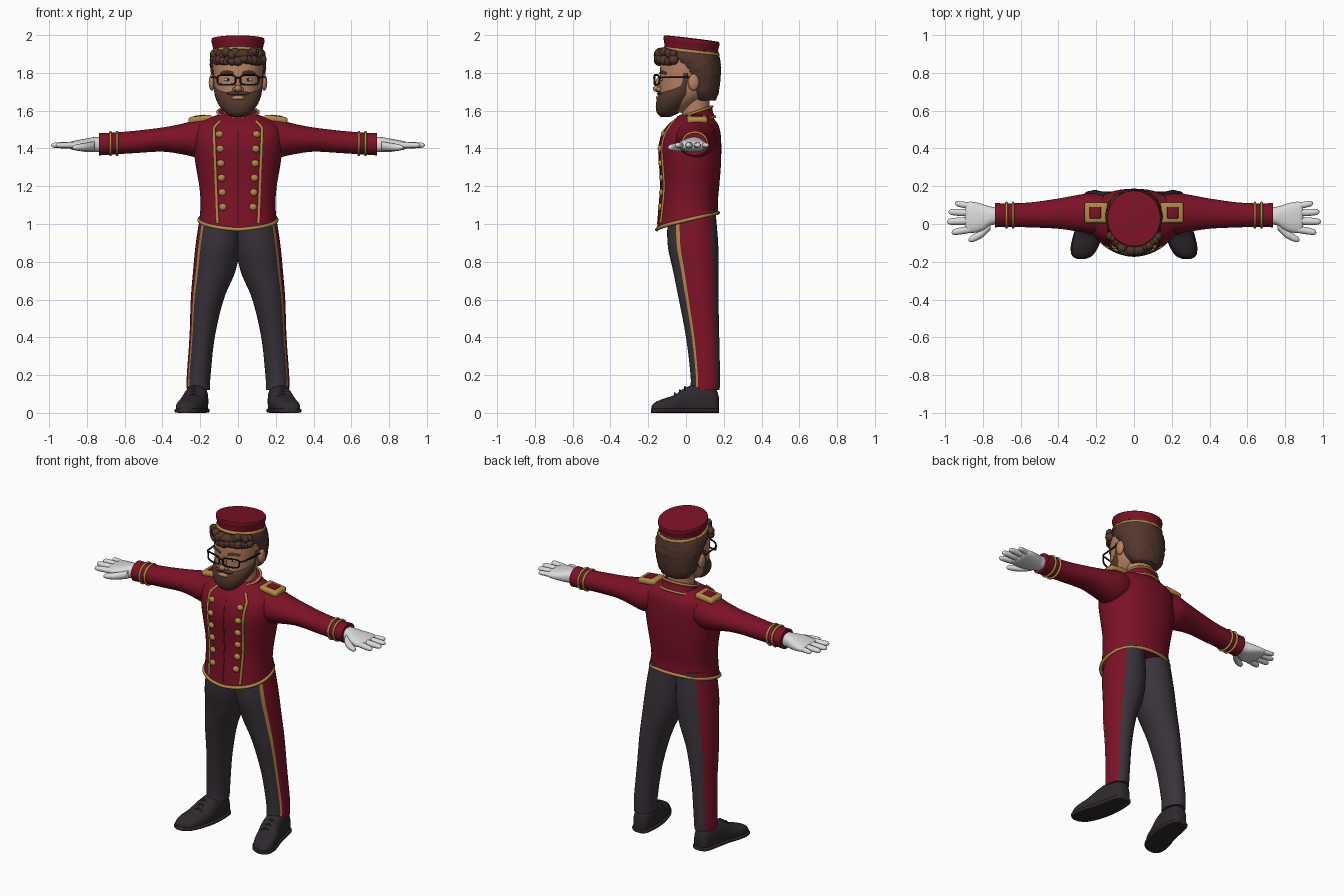
import bpy, bmesh, math, random
from mathutils import Vector, Matrix
from mathutils.bvhtree import BVHTree

if "Cube" in bpy.data.objects:
    bpy.data.objects.remove(bpy.data.objects["Cube"])

random.seed(4)

def mat(name, r, g, b):
    m = bpy.data.materials.new(name)
    m.diffuse_color = (r, g, b, 1)
    m.use_nodes = True
    m.node_tree.nodes["Principled BSDF"].inputs["Base Color"].default_value = m.diffuse_color
    return m

RED = mat("crimson cloth", 0.20, 0.006, 0.019)
GOLD = mat("gold trim", 0.46, 0.25, 0.06)
DARK = mat("charcoal cloth", 0.042, 0.033, 0.042)
SHOE = mat("shoe leather", 0.028, 0.022, 0.027)
WHITE = mat("white glove", 0.72, 0.71, 0.71)
SKIN = mat("skin", 0.47, 0.22, 0.12)
HAIR = mat("brown hair", 0.085, 0.038, 0.026)
BLACK = mat("black frame", 0.012, 0.011, 0.012)

def finish(bm, name, mats, mirror=False):
    bmesh.ops.recalc_face_normals(bm, faces=bm.faces[:])
    me = bpy.data.meshes.new(name)
    bm.to_mesh(me)
    bm.free()
    for m in mats:
        me.materials.append(m)
    for p in me.polygons:
        p.use_smooth = True
    me.set_sharp_from_angle(angle=math.radians(50))
    ob = bpy.data.objects.new(name, me)
    bpy.context.collection.objects.link(ob)
    if mirror:
        add_mirror(ob)
    return ob

def add_mirror(ob):
    ob.modifiers.new("mirror", 'MIRROR').use_mirror_merge = False

def smooth_rows(rows, sub):
    """Catmull-Rom interpolation of section rows."""
    out = []
    for i in range(len(rows) - 1):
        a, b, c, d = (rows[max(i - 1, 0)], rows[i], rows[i + 1], rows[min(i + 2, len(rows) - 1)])
        for s in range(sub):
            t = s / sub
            out.append([0.5 * (2 * q + (r - p) * t + (2 * p - 5 * q + 4 * r - w) * t * t
                        + (3 * q - p - 3 * r + w) * t ** 3) for p, q, r, w in zip(a, b, c, d)])
    return out + [list(rows[-1])]

def loft(name, rows, mats, axis='Z', n=36, sub=4, p=2.0, rule=None, warp=None, mirror=False):
    """Skin of superellipse sections; each row is x, y, z, radius a, radius b."""
    bm = bmesh.new()
    rings = []
    for x, y, z, a, b in smooth_rows(rows, sub):
        ring = []
        for k in range(n):
            c, s = math.cos(2 * math.pi * k / n), math.sin(2 * math.pi * k / n)
            u = math.copysign(abs(c) ** (2 / p), c) * max(a, 0.001)
            v = math.copysign(abs(s) ** (2 / p), s) * max(b, 0.001)
            co = Vector((x, y, z)) + Vector({'X': (0, u, v), 'Y': (u, 0, v), 'Z': (u, v, 0)}[axis])
            ring.append(bm.verts.new(warp(co) if warp else co))
        rings.append(ring)
    for r0, r1 in zip(rings, rings[1:]):
        for k in range(n):
            f = bm.faces.new((r0[k], r0[(k + 1) % n], r1[(k + 1) % n], r1[k]))
            if rule:
                f.material_index = rule((k + 0.5) * 360 / n)
    bm.faces.new(rings[0])
    bm.faces.new(rings[-1])
    return finish(bm, name, mats, mirror)

def balls(name, items, m, mirror=False):
    """Ellipsoids given as (centre, radii), joined in one object."""
    bm = bmesh.new()
    for c, s in items:
        bmesh.ops.create_uvsphere(bm, u_segments=16, v_segments=10, radius=1,
                                  matrix=Matrix.Translation(c) @ Matrix.Diagonal((*s, 1)))
    return finish(bm, name, [m], mirror)

def tube(name, pts, r, m, cyclic=False, mirror=False):
    cu = bpy.data.curves.new(name, 'CURVE')
    cu.dimensions, cu.bevel_depth, cu.bevel_resolution, cu.use_fill_caps = '3D', r, 2, True
    sp = cu.splines.new('POLY')
    sp.points.add(len(pts) - 1)
    for q, co in zip(sp.points, pts):
        q.co = (*co, 1)
    sp.use_cyclic_u = cyclic
    cu.materials.append(m)
    ob = bpy.data.objects.new(name, cu)
    bpy.context.collection.objects.link(ob)
    bpy.ops.object.select_all(action='DESELECT')
    ob.select_set(True)
    bpy.context.view_layer.objects.active = ob
    bpy.ops.object.convert(target='MESH')
    ob = bpy.context.view_layer.objects.active
    if mirror:
        add_mirror(ob)

def front_of(ob):
    """Function returning the front surface point at x, z."""
    tree = BVHTree.FromPolygons([v.co for v in ob.data.vertices], [f.vertices for f in ob.data.polygons])
    return lambda x, z: tree.ray_cast(Vector((x, -1, z)), Vector((0, 1, 0)))[0] or Vector((x, -0.05, z))

def pad(name, loc, size, m, bevel, tilt):
    bm = bmesh.new()
    bmesh.ops.create_cube(bm, size=1, matrix=Matrix.Translation(loc) @ Matrix.Rotation(tilt, 4, 'Y')
                          @ Matrix.Diagonal((*size, 1)))
    bmesh.ops.bevel(bm, geom=bm.edges[:], offset=bevel, segments=3, affect='EDGES', profile=0.5)
    finish(bm, name, [m], True)

# jacket body, hem dropping to the front
def hem_warp(co):
    k = min(1, max(0, (1.2 - co.z) / 0.18))
    point = 0.014 * max(0, 1 - abs(co.x) / 0.2) if co.y < 0 else 0
    return co + Vector((0, 0, k * (co.y * 0.23 - point)))

jacket = loft("jacket", [(0, 0.008, 1.02, 0.205, 0.162), (0, 0.012, 1.10, 0.198, 0.157),
    (0, 0.02, 1.2, 0.205, 0.156), (0, 0.022, 1.3, 0.222, 0.162), (0, 0.021, 1.4, 0.236, 0.166),
    (0, 0.027, 1.47, 0.24, 0.157), (0, 0.036, 1.52, 0.222, 0.137), (0, 0.045, 1.555, 0.17, 0.105),
    (0, 0.052, 1.58, 0.10, 0.08)], [RED], n=48, p=2.25, warp=hem_warp)
tube("jacket_hem_trim", [v.co.copy() for v in jacket.data.vertices[:48]], 0.01, GOLD, True)

# front piping and two rows of buttons
chest = front_of(jacket)
line = [chest(0.108 + 0.02 * i / 20, 1.005 + 0.5 * i / 20) for i in range(21)]
tube("front_piping", line + [chest(0.115, 1.525), chest(0.095, 1.545)], 0.008, GOLD, mirror=True)
balls("buttons", [(chest(0.08 + 0.018 * i / 5, 1.09 + 0.077 * i), (0.021, 0.015, 0.019))
                  for i in range(6)], GOLD, True)
tube("front_seam", [chest(0, 1.0 + 0.5 * i / 12) + Vector((0, 0.002, 0)) for i in range(13)], 0.004, RED)

# stand-up collar with gold edges
def tilt_collar(co):
    return co + Vector((0, 0, (co.y - 0.05) * 0.33))

collar = loft("collar", [(0, 0.048, 1.535, 0.125, 0.105), (0, 0.05, 1.565, 0.112, 0.092),
                         (0, 0.052, 1.592, 0.108, 0.086)], [RED], warp=tilt_collar)
tube("collar_top_trim", [v.co.copy() for v in collar.data.vertices[-36:]], 0.007, GOLD, True)
tube("collar_base_trim", [v.co.copy() for v in collar.data.vertices[:36]], 0.007, GOLD, True)
balls("shirt_notch", [((0, -0.045, 1.53), (0.02, 0.012, 0.035))], WHITE)
tube("collar_notch_trim", [(0.028, -0.04, 1.57), (0.02, -0.057, 1.53), (0, -0.082, 1.495)], 0.007, GOLD, mirror=True)

# sleeves, cuff rings and epaulettes
loft("sleeve", [(0.14, 0.05, 1.46, 0.10, 0.095), (0.22, 0.055, 1.453, 0.108, 0.099),
    (0.29, 0.057, 1.45, 0.098, 0.082), (0.40, 0.055, 1.447, 0.08, 0.064), (0.55, 0.048, 1.434, 0.066, 0.059),
    (0.68, 0.047, 1.425, 0.062, 0.058), (0.735, 0.047, 1.423, 0.065, 0.06)], [RED], 'X', mirror=True)
for i, x in enumerate((0.64, 0.675)):
    tube(f"cuff_ring_{i + 1}", [(x, 0.047 + 0.065 * math.cos(a * math.pi / 16), 1.426 + 0.06 * math.sin(a * math.pi / 16))
                                for a in range(32)], 0.007, GOLD, True, True)
pad("epaulette", (0.2, 0.06, 1.555), (0.125, 0.11, 0.035), GOLD, 0.014, 0.12)
pad("epaulette_inlay", (0.205, 0.06, 1.571), (0.06, 0.06, 0.009), RED, 0.003, 0.12)

# gloved hands
loft("palm", [(0.71, 0.045, 1.42, 0.042, 0.04), (0.76, 0.042, 1.42, 0.05, 0.04), (0.80, 0.035, 1.417, 0.07, 0.036),
    (0.85, 0.035, 1.416, 0.082, 0.028), (0.885, 0.037, 1.416, 0.078, 0.02), (0.895, 0.037, 1.416, 0.06, 0.01)],
    [WHITE], 'X', p=2.4, mirror=True)
for nm, y0, x1, y1, r in (("index", -0.025, 0.965, -0.045, 0.019), ("middle", 0.018, 0.99, 0.012, 0.02),
                          ("ring", 0.058, 0.982, 0.064, 0.019), ("little", 0.092, 0.948, 0.11, 0.017)):
    loft(nm + "_finger", [(0.85 + (x1 - 0.85) * t, y0 + (y1 - y0) * t, 1.417, r * k, r * k * 0.85)
         for t, k in ((0, 1), (0.5, 1), (0.85, 0.85), (0.96, 0.55), (1, 0.1))], [WHITE], 'X', 14, 3, mirror=True)
loft("thumb", [(0.76, 0.0, 1.412, 0.03, 0.025), (0.80, -0.042, 1.408, 0.028, 0.022), (0.84, -0.07, 1.406, 0.021, 0.018),
    (0.868, -0.082, 1.405, 0.014, 0.012), (0.876, -0.084, 1.405, 0.002, 0.002)], [WHITE], 'X', 16, mirror=True)

# trousers with side panel and gold piping, chosen by angle around the leg
def stripe(a):
    a = (a + 180) % 360 - 180
    return 2 if -40 < a < -30 else 1 if -30 < a < 55 else 0

loft("trouser_leg", [(0.21, 0.1, 0.12, 0.061, 0.078), (0.208, 0.102, 0.2, 0.063, 0.078), (0.19, 0.088, 0.4, 0.067, 0.088),
    (0.163, 0.067, 0.6, 0.087, 0.105), (0.126, 0.052, 0.75, 0.112, 0.12), (0.105, 0.036, 0.9, 0.118, 0.134),
    (0.09, 0.03, 1.08, 0.105, 0.125)], [DARK, RED, GOLD], rule=stripe, sub=6, mirror=True)

# shoes and soles, pointing slightly outward
plan = [(0.21, 0.174, 0.022, 0.08), (0.212, 0.155, 0.046, 0.13), (0.217, 0.08, 0.06, 0.155), (0.228, 0.0, 0.066, 0.135),
        (0.245, -0.06, 0.07, 0.095), (0.262, -0.12, 0.066, 0.075), (0.274, -0.165, 0.048, 0.055), (0.28, -0.183, 0.016, 0.035)]
loft("shoe", [(x, y, t * 0.4, r, t * 0.6) for x, y, r, t in plan], [SHOE], 'Y', p=2.4,
     warp=lambda c: Vector((c.x, c.y, max(c.z, 0.004))), mirror=True)
loft("shoe_sole", [(x, y * 1.01, 0.012, r + 0.007, 0.012) for x, y, r, t in plan], [SHOE], 'Y', p=5, mirror=True)
for i in range(3):
    y, z = -0.005 - 0.027 * i, 0.137 - 0.017 * i
    tube(f"shoe_lace_{i + 1}", [(0.2, y, z - 0.02), (0.235, y, z), (0.27, y, z - 0.02)], 0.005, SHOE, mirror=True)

# head and neck
loft("neck", [(0, 0.055, 1.5, 0.085, 0.075), (0, 0.05, 1.62, 0.078, 0.075), (0, 0.04, 1.72, 0.085, 0.085)], [SKIN])
head = loft("head", [(0, -0.06, 1.59, 0.05, 0.05), (0, -0.04, 1.64, 0.098, 0.1), (0, -0.005, 1.70, 0.121, 0.134),
    (0, 0.002, 1.78, 0.129, 0.14), (0, 0.01, 1.86, 0.133, 0.143), (0, 0.02, 1.93, 0.12, 0.13)], [SKIN], p=2.2)
face = front_of(head)
balls("ears", [((0.138, 0.04, 1.75), (0.017, 0.03, 0.044))], SKIN, True)
balls("nose", [((0, -0.138, 1.742), (0.017, 0.024, 0.04)), ((0, -0.152, 1.717), (0.02, 0.024, 0.018)),
               ((0.017, -0.143, 1.713), (0.013, 0.016, 0.012)), ((-0.017, -0.143, 1.713), (0.013, 0.016, 0.012))], SKIN)
balls("eyes", [(face(0.055, 1.764), (0.02, 0.005, 0.008))], WHITE, True)
balls("pupils", [(face(0.054, 1.764) + Vector((0, -0.004, 0)), (0.008, 0.003, 0.007))], BLACK, True)
tube("eyebrow", [face(0.025 + 0.016 * i, 1.797 + 0.008 * math.sin(i * 0.8)) for i in range(5)], 0.007, HAIR, mirror=True)

# beard, moustache and lips
loft("beard", [(0, -0.108, 1.567, 0.035, 0.025), (0, -0.095, 1.59, 0.07, 0.06), (0, -0.075, 1.63, 0.102, 0.085),
    (0, -0.05, 1.67, 0.12, 0.1), (0, -0.03, 1.70, 0.126, 0.1), (0, -0.008, 1.74, 0.13, 0.05),
    (0, 0.0, 1.80, 0.137, 0.03)], [HAIR], p=2.2)
balls("moustache", [((0.026, -0.141, 1.692), (0.034, 0.014, 0.009))], HAIR, True)
balls("lips", [((0, -0.148, 1.668), (0.036, 0.012, 0.012))], SKIN)

# hair with curly fringe
def rough(co):
    return co + Vector([random.uniform(-0.003, 0.003) for _ in range(3)])

loft("hair", [(0, 0.10, 1.655, 0.085, 0.055), (0, 0.088, 1.70, 0.12, 0.085), (0, 0.077, 1.78, 0.14, 0.106),
    (0, 0.06, 1.83, 0.147, 0.124), (0, 0.03, 1.88, 0.148, 0.148), (0, 0.025, 1.92, 0.135, 0.143)],
    [HAIR], n=48, warp=rough)
curls = []
for i in range(34):
    x = -0.125 + 0.25 * (i % 17) / 16
    r = random.uniform(0.02, 0.029)
    curls.append(((x, -0.148 + 0.085 * (x / 0.125) ** 2 + random.uniform(-0.005, 0.01),
                   (1.868 if i < 17 else 1.903) + random.uniform(-0.008, 0.008)), (r, r, r)))
balls("hair_curls", curls, HAIR)

# glasses
def rim(a):
    c, s = math.cos(a), math.sin(a)
    x = 0.061 + 0.048 * math.copysign(abs(c) ** 0.5, c)
    return (x, -0.168 + 2.2 * x * x, 1.763 + 0.026 * math.copysign(abs(s) ** 0.5, s))

tube("glasses_rim", [rim(k * math.pi / 16) for k in range(32)], 0.005, BLACK, True, True)
tube("glasses_bridge", [(-0.014, -0.167, 1.77), (0, -0.17, 1.775), (0.014, -0.167, 1.77)], 0.005, BLACK)
tube("glasses_temple", [(0.108, -0.142, 1.775), (0.128, -0.12, 1.777), (0.14, 0.02, 1.777), (0.144, 0.05, 1.765)],
     0.005, BLACK, mirror=True)

# pillbox hat, tilted back
def tilt_hat(co):
    return co + Vector((0, 0, -0.12 * (co.y - 0.03)))

hat = loft("hat", [(0, 0.028, 1.912, 0.13, 0.14), (0, 0.028, 1.94, 0.134, 0.143), (0, 0.029, 1.966, 0.141, 0.148),
    (0, 0.029, 1.977, 0.139, 0.146), (0, 0.029, 1.982, 0.13, 0.137), (0, 0.029, 1.984, 0.05, 0.05)],
    [RED], n=48, warp=tilt_hat)
tube("hat_band", [v.co.copy() for v in hat.data.vertices[:48]], 0.011, GOLD, True)
